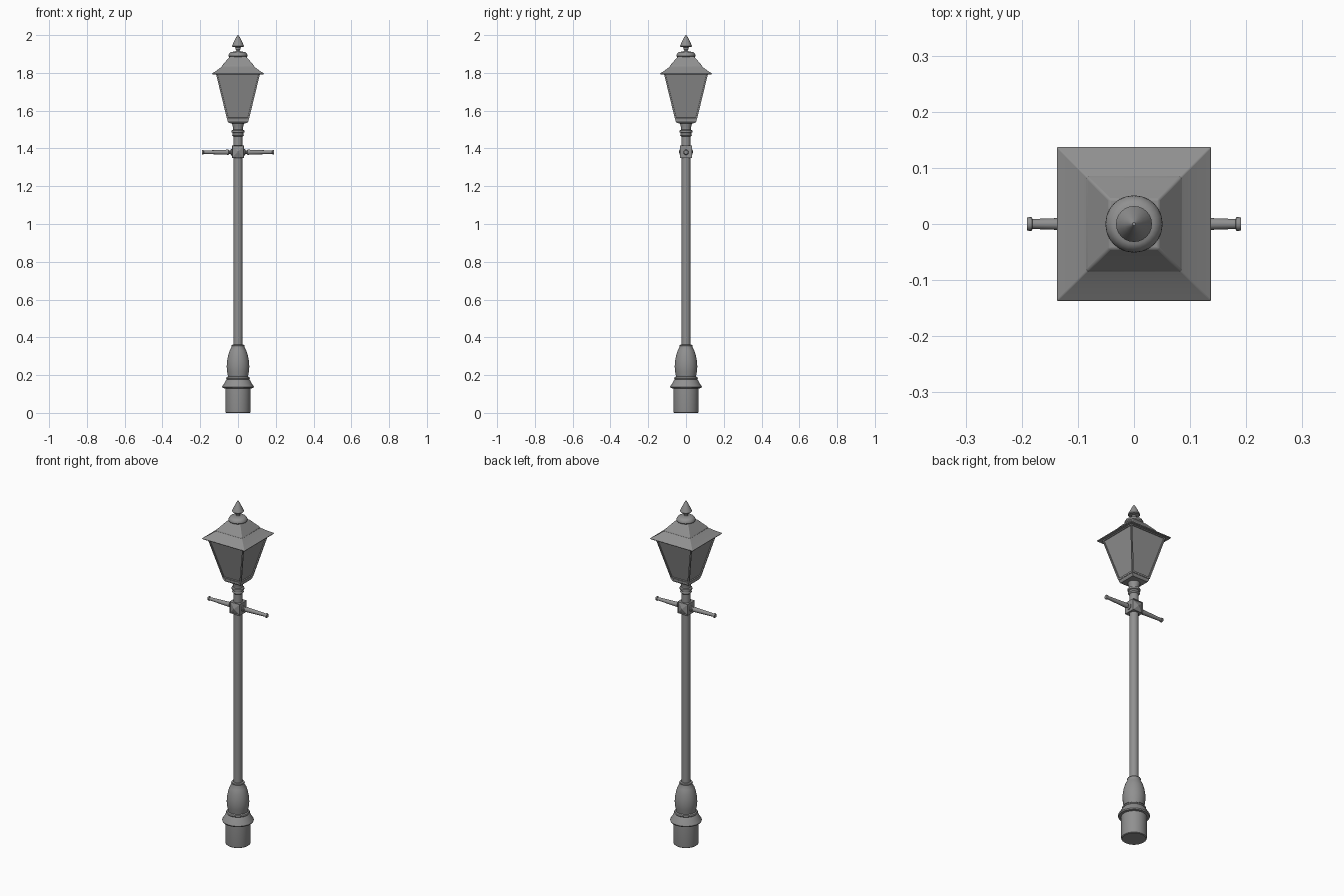
import bpy, bmesh, math
from mathutils import Matrix

if "Cube" in bpy.data.objects:
    bpy.data.objects.remove(bpy.data.objects["Cube"])

# Dark cast-iron grey
iron = bpy.data.materials.new("dark_grey")
iron.diffuse_color = (.28, .28, .28, 1)
iron.use_nodes = True
iron.node_tree.nodes["Principled BSDF"].inputs["Base Color"].default_value = iron.diffuse_color


def finish(bm, name, angle=35, bevel=0):
    bmesh.ops.recalc_face_normals(bm, faces=bm.faces)
    me = bpy.data.meshes.new(name)
    bm.to_mesh(me)
    bm.free()
    me.materials.append(iron)
    ob = bpy.data.objects.new(name, me)
    bpy.context.collection.objects.link(ob)
    bpy.ops.object.select_all(action='DESELECT')
    ob.select_set(True)
    bpy.context.view_layer.objects.active = ob
    bpy.ops.object.shade_smooth_by_angle(angle=math.radians(angle))
    if bevel:
        mod = ob.modifiers.new("soft_corners", 'BEVEL')
        mod.width, mod.segments = bevel, 3
        mod.angle_limit = math.radians(40)
    return ob


def turned(profile, sides=24):
    """Closed solid from (radius, height) pairs; four sides gives a square section."""
    bm = bmesh.new()
    k, a0 = (math.sqrt(2), math.pi / 4) if sides == 4 else (1, 0)
    rings = []
    for r, z in profile:
        rings.append([bm.verts.new((k * r * math.cos(a0 + math.tau * i / sides),
                                    k * r * math.sin(a0 + math.tau * i / sides), z))
                      for i in range(sides)])
    for a, b in zip(rings, rings[1:]):
        for i in range(sides):
            j = (i + 1) % sides
            bm.faces.new((a[i], a[j], b[j], b[i]))
    bm.faces.new(rings[0])
    bm.faces.new(rings[-1])
    bmesh.ops.recalc_face_normals(bm, faces=bm.faces)
    return bm


# Post: pedestal, vase and shaft
finish(turned([(.062, 0), (.066, .003), (.067, .008), (.067, .13), (.081, .131), (.084, .137),
               (.081, .144), (.073, .155), (.067, .168), (.059, .178), (.05, .18)], 32), "pedestal")
finish(turned([(.05, .175), (.06, .178), (.063, .183), (.06, .189), (.053, .192), (.054, .2),
               (.058, .22), (.06, .245), (.058, .275), (.052, .305), (.044, .33),
               (.034, .348), (.034, .352), (.036, .356), (.034, .36), (.024, .362)], 32), "vase")
finish(turned([(.024, .35), (.024, 1.48)]), "shaft")

# Collar under the lantern
finish(turned([(.024, 1.463), (.027, 1.465), (.031, 1.47), (.028, 1.475), (.028, 1.482),
               (.033, 1.485), (.034, 1.49), (.033, 1.496), (.026, 1.499), (.026, 1.51),
               (.03, 1.522), (.032, 1.54)]), "lantern_collar")

# Crossbar block with pyramids sunk into the front and back
bm = bmesh.new()
bmesh.ops.create_cube(bm, size=.066, matrix=Matrix.Translation((0, 0, 1.382)))
bmesh.ops.recalc_face_normals(bm, faces=bm.faces)
for f in [f for f in bm.faces if abs(f.normal.y) > .9]:
    s = math.copysign(1, f.normal.y)
    bmesh.ops.inset_individual(bm, faces=[f], thickness=.004, depth=-.006)
    res = bmesh.ops.poke(bm, faces=[f])
    res['verts'][0].co.y += s * .011
finish(bm, "crossbar_block", 10)

# Ladder arms
for side, s in (("right", 1), ("left", -1)):
    arm = finish(turned([(.017, .028), (.017, .037), (.009, .04), (.009, .046), (.014, .05),
                         (.013, .065), (.009, .178), (.009, .181), (.012, .182),
                         (.0125, .187), (.011, .191)], 16), "ladder_arm_" + side)
    arm.rotation_euler.y = s * math.pi / 2
    arm.location.z = 1.38

# Lantern floor
finish(turned([(.034, 1.532), (.05, 1.536), (.055, 1.545), (.055, 1.552), (.058, 1.556)], 4),
       "lantern_floor", 20)

# Lantern body with recessed panes
bm = turned([(.058, 1.554), (.117, 1.797)], 4)
panes = [f for f in bm.faces if abs(f.normal.z) < .9]
bmesh.ops.inset_individual(bm, faces=panes, thickness=.011, depth=0)
bmesh.ops.inset_individual(bm, faces=panes, thickness=.0005, depth=-.006)
finish(bm, "lantern_body", 20)

# Flared lower roof and the hood sitting on it
finish(turned([(.11, 1.797), (.134, 1.791), (.137, 1.793), (.137, 1.797), (.112, 1.813),
               (.082, 1.836)], 4), "lower_roof", 30, .003)
finish(turned([(.085, 1.832), (.085, 1.838), (.066, 1.86), (.044, 1.886)], 4),
       "roof_hood", 30, .003)

# Vent cap and finial
finish(turned([(.042, 1.882), (.049, 1.886), (.051, 1.89), (.05, 1.896), (.044, 1.906),
               (.036, 1.911), (.016, 1.913)]), "vent_cap")
finish(turned([(.018, 1.91), (.01, 1.916), (.009, 1.921), (.013, 1.925), (.014, 1.93),
               (.012, 1.935), (.029, 1.938), (.032, 1.942), (.03, 1.947), (.018, 1.972),
               (.006, 1.995), (.003, 2.0)]), "finial")
